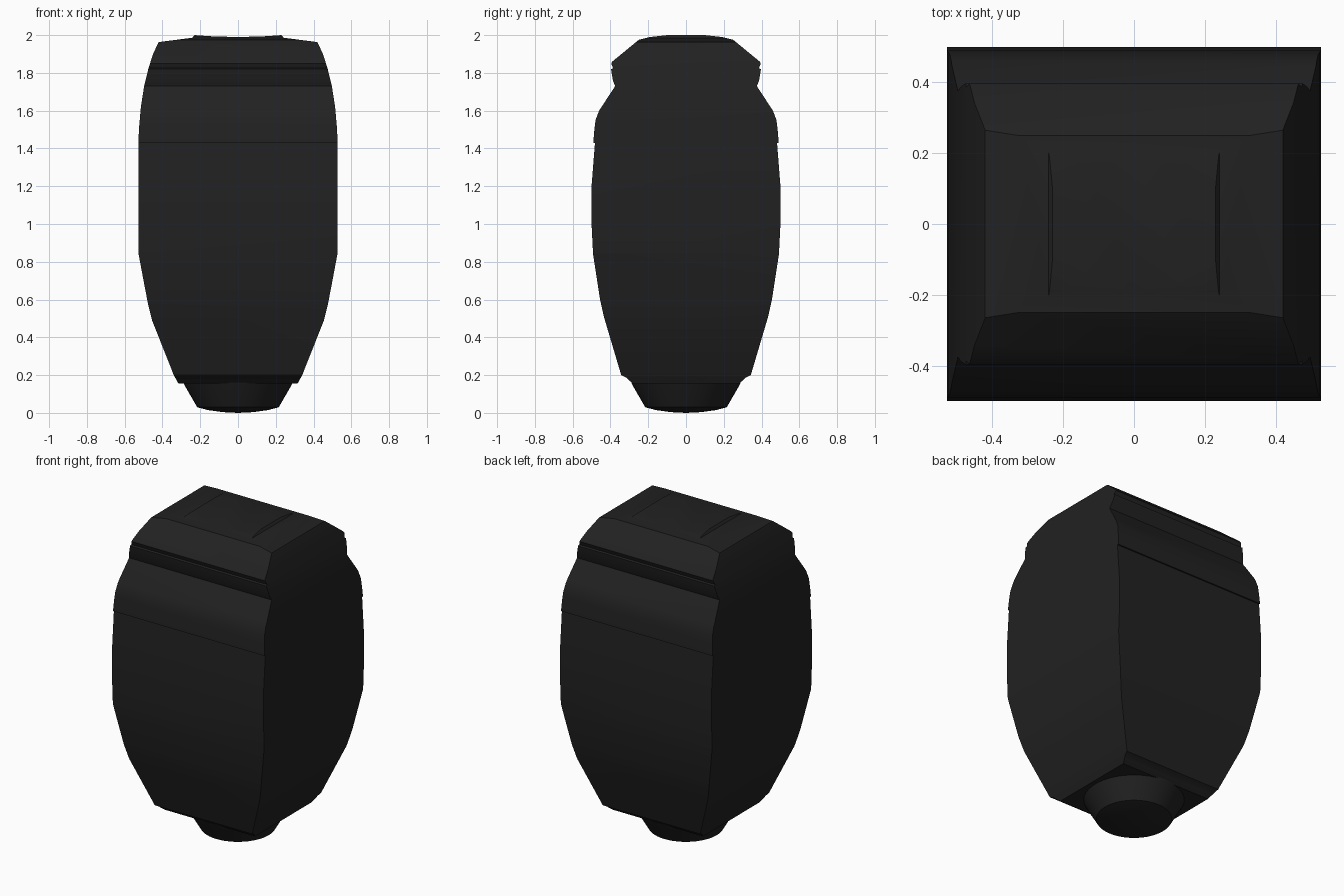
import bpy
import bmesh
from math import radians, sin, cos, tau

if "Cube" in bpy.data.objects:
    bpy.data.objects.remove(bpy.data.objects["Cube"], do_unlink=True)

black = bpy.data.materials.new("matte_black")
COLOUR = (0.0155, 0.0155, 0.0155, 1)
black.diffuse_color = COLOUR
black.use_nodes = True
bsdf = black.node_tree.nodes["Principled BSDF"]
bsdf.inputs["Base Color"].default_value = COLOUR
bsdf.inputs["Roughness"].default_value = 0.7


def make_object(name, bm):
    bmesh.ops.recalc_face_normals(bm, faces=bm.faces[:])
    mesh = bpy.data.meshes.new(name)
    bm.to_mesh(mesh)
    bm.free()
    mesh.materials.append(black)
    obj = bpy.data.objects.new(name, mesh)
    bpy.context.collection.objects.link(obj)
    return obj


def extruded_outline(name, half, place):
    """Mirror a half outline, listed top to bottom, and extrude it both ways."""
    outline = half + [(-w, z) for w, z in reversed(half) if w > 0]
    bm = bmesh.new()
    rings = [[bm.verts.new(place(w, z, d)) for w, z in outline] for d in (-0.7, 0.7)]
    for ring in rings:
        bm.faces.new(ring)
    for i in range(len(outline)):
        j = (i + 1) % len(outline)
        bm.faces.new((rings[0][i], rings[0][j], rings[1][j], rings[1][i]))
    return make_object(name, bm)


def smooth(obj, angle):
    bpy.ops.object.select_all(action="DESELECT")
    obj.select_set(True)
    bpy.context.view_layer.objects.active = obj
    bpy.ops.object.shade_smooth_by_angle(angle=radians(angle))


# Outline across the width, with the shallow dished top pad
front_half = [
    (0, 1.99), (0.13, 1.993), (0.23, 2.0), (0.242, 1.986), (0.42, 1.963),
    (0.45, 1.9), (0.475, 1.82), (0.497, 1.73), (0.514, 1.62), (0.523, 1.52),
    (0.528, 1.43), (0.528, 0.85), (0.5, 0.7), (0.477, 0.58), (0.455, 0.49),
    (0.34, 0.2), (0.315, 0.155),
]
# Outline through the depth, with the neck groove and the seam step
side_half = [
    (0.1, 2.0), (0.19, 1.99), (0.25, 1.975), (0.39, 1.86), (0.396, 1.85),
    (0.386, 1.825), (0.397, 1.82), (0.387, 1.76), (0.375, 1.73), (0.46, 1.6),
    (0.479, 1.55), (0.486, 1.49), (0.491, 1.43), (0.482, 1.43), (0.5, 1.2),
    (0.5, 1.0), (0.492, 0.84), (0.455, 0.6), (0.435, 0.51), (0.343, 0.2),
    (0.318, 0.188), (0.305, 0.175), (0.28, 0.155),
]

# Body: the volume shared by both outlines
body = extruded_outline("knob_body", front_half, lambda w, z, d: (w, d, z))
depth = extruded_outline("depth_cutter", side_half, lambda w, z, d: (d, w, z))
depth.hide_render = True
shared = body.modifiers.new("shared_volume", "BOOLEAN")
shared.operation = "INTERSECT"
shared.solver = "EXACT"
shared.object = depth
bpy.context.view_layer.objects.active = body
bpy.ops.object.modifier_apply(modifier=shared.name)
bpy.data.objects.remove(depth, do_unlink=True)
smooth(body, 22)

# Round tapered collar with a domed underside
collar_profile = [(0.29, 0.16), (0.285, 0.15), (0.216, 0.03),
                  (0.16, 0.015), (0.08, 0.004)]
SIDES = 48
bm = bmesh.new()
rings = [[bm.verts.new((r * cos(tau * i / SIDES), r * sin(tau * i / SIDES), z))
          for i in range(SIDES)] for r, z in collar_profile]
for upper, lower in zip(rings, rings[1:]):
    for i in range(SIDES):
        j = (i + 1) % SIDES
        bm.faces.new((upper[i], upper[j], lower[j], lower[i]))
bm.faces.new(rings[0])
tip = bm.verts.new((0, 0, 0))
for i in range(SIDES):
    bm.faces.new((rings[-1][i], rings[-1][(i + 1) % SIDES], tip))
smooth(make_object("base_collar", bm), 30)
